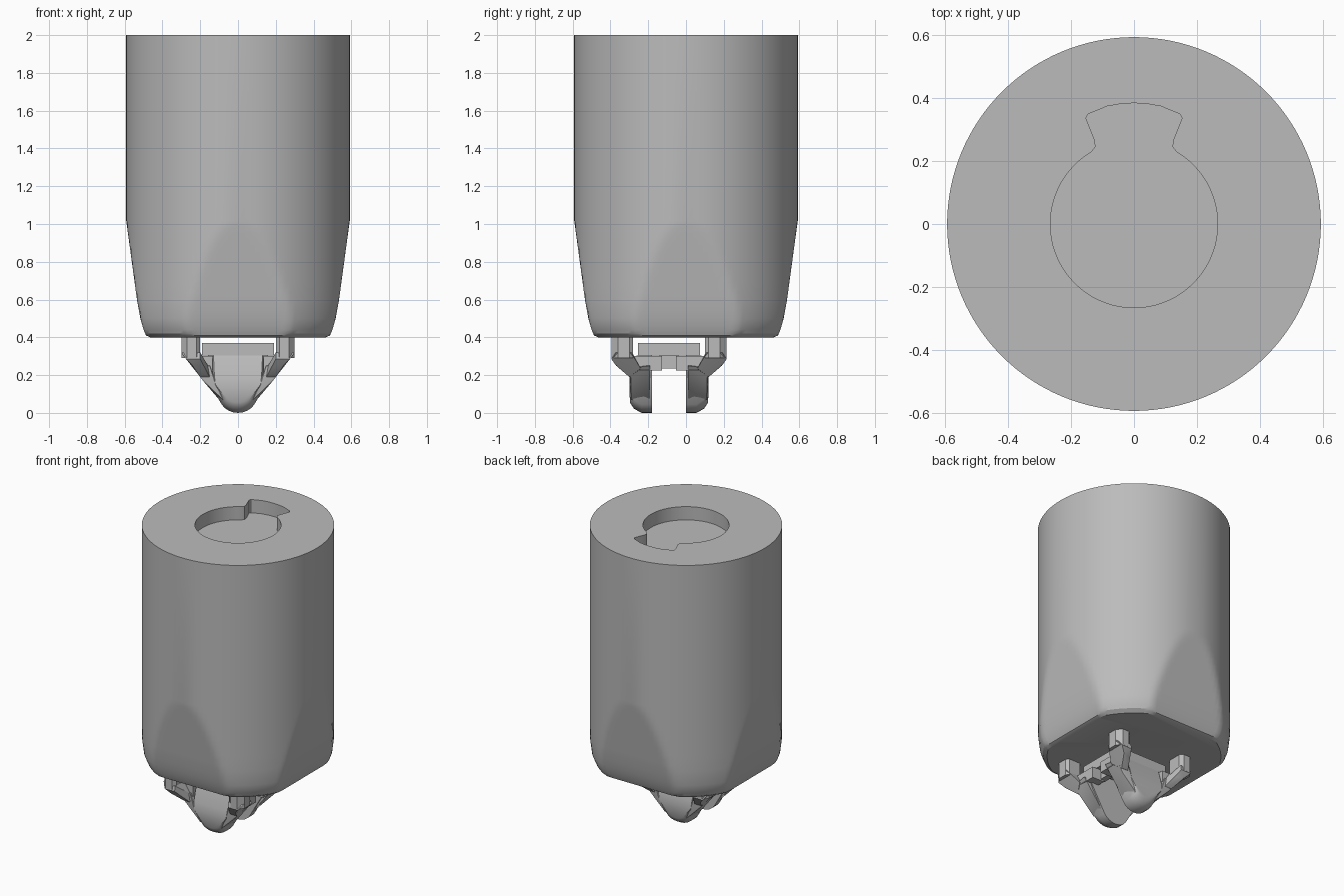
import bpy, bmesh
from math import sin, cos, pi, sqrt, radians

old = bpy.data.objects.get("Cube")
if old:
    bpy.data.objects.remove(old)

grey = bpy.data.materials.new("plain_grey")
grey.use_nodes = True
colour = (0.5, 0.5, 0.5, 1)
grey.diffuse_color = colour
grey.node_tree.nodes["Principled BSDF"].inputs["Base Color"].default_value = colour


def finish(name, bm):
    bmesh.ops.recalc_face_normals(bm, faces=bm.faces)
    mesh = bpy.data.meshes.new(name)
    bm.to_mesh(mesh)
    bm.free()
    mesh.materials.append(grey)
    ob = bpy.data.objects.new(name, mesh)
    bpy.context.collection.objects.link(ob)
    return ob


def smooth(ob, angle):
    bpy.ops.object.select_all(action='DESELECT')
    ob.select_set(True)
    bpy.context.view_layer.objects.active = ob
    bpy.ops.object.shade_smooth_by_angle(angle=radians(angle))


def loft(name, rings):
    """Skin a stack of equal-length rings and cap both ends."""
    bm = bmesh.new()
    loops = [[bm.verts.new(p) for p in ring] for ring in rings]
    n = len(loops[0])
    for a, b in zip(loops, loops[1:]):
        for i in range(n):
            j = (i + 1) % n
            bm.faces.new((a[i], a[j], b[j], b[i]))
    bm.faces.new(loops[0])
    bm.faces.new(loops[-1])
    return finish(name, bm)


def hull(name, points):
    bm = bmesh.new()
    for p in points:
        bm.verts.new(p)
    out = bmesh.ops.convex_hull(bm, input=bm.verts)
    junk = {v for v in out["geom_interior"] + out["geom_unused"]
            if isinstance(v, bmesh.types.BMVert)}
    bmesh.ops.delete(bm, geom=list(junk), context='VERTS')
    return finish(name, bm)


def box(x0, x1, y0, y1, z0, z1):
    return [(x, y, z) for x in (x0, x1) for y in (y0, y1) for z in (z0, z1)]


def lerp(table, z):
    for (z0, v0), (z1, v1) in zip(table, table[1:]):
        if z <= z1:
            return v0 + (v1 - v0) * (z - z0) / (z1 - z0)
    return table[-1][1]


# Main body: a cylinder whose lower end is cut by four sloping flats
R = 0.592
round_r = [(0.4, 0.535), (0.42, 0.56), (0.47, 0.58), (0.55, 0.59), (0.65, R), (2, R)]
flat_w = [(0.4, 0.465), (0.41, 0.487), (0.44, 0.5), (0.5, 0.517), (0.6, 0.535), (1.02, R), (2, R)]
levels = [0.4, 0.41, 0.42, 0.44, 0.47, 0.5, 0.55] + [0.6 + 0.035 * i for i in range(13)] + [2.0]
SEG = 128


def body_ring(z):
    ring = []
    for i in range(SEG):
        a = 2 * pi * i / SEG
        r = min(lerp(round_r, z), lerp(flat_w, z) / max(abs(cos(a)), abs(sin(a))))
        ring.append((r * cos(a), r * sin(a), z))
    return ring


body = loft("body", [body_ring(z) for z in levels])

# Keyed recess in the top: round hole with a flared slot at the back
half_slot = [(0.135, 0.228), (0.122, 0.245), (0.124, 0.265), (0.152, 0.335),
             (0.146, 0.348), (0.085, 0.373), (0.04, 0.381)]
slot = half_slot + [(0, 0.383)] + [(-x, y) for x, y in reversed(half_slot)]
start, end = radians(121), radians(419)
arc = [(0.265 * cos(a), 0.265 * sin(a))
       for a in (start + (end - start) * i / 60 for i in range(1, 60))]
key = slot + arc
cutter = loft("recess_cutter", [[(x, y, z) for x, y in key] for z in (1.91, 2.1)])
cutter.hide_render = True
mod = body.modifiers.new("recess", 'BOOLEAN')
mod.operation = 'DIFFERENCE'
mod.solver = 'EXACT'
mod.object = cutter
bpy.context.view_layer.objects.active = body
bpy.ops.object.modifier_apply(modifier=mod.name)
bpy.data.objects.remove(cutter)
smooth(body, 25)

# Small plate held between the posts
CY = -0.09
hull("inner_plate", box(-0.19, 0.19, CY - 0.165, CY + 0.165, 0.305, 0.37))

# Two claws facing each other, each a rounded wedge with two arms and posts
for side, sy in (("front", -1), ("back", 1)):
    def at(points):
        return [(x, CY + sy * d, z) for x, d, z in points]

    def both(points):
        return at([(s * x, d, z) for x, d, z in points for s in (-1, 1)])

    # Wedge panel with a rounded tip
    tip = []
    for i in range(13):
        a = pi * i / 12
        x, z = 0.1 * cos(a), 0.09 - 0.09 * sin(a)
        tip += [(x, 0.09, z), (x, 0.145, z), (x * 0.9, 0.185, z * 0.75 + 0.022),
                (x * 0.7, 0.207, z * 0.4 + 0.055)]
    panel = hull(side + "_claw", at(tip) + both([
        (0.12, 0.21, 0.15), (0.125, 0.205, 0.2), (0.13, 0.17, 0.305),
        (0.13, 0.09, 0.305), (0.19, 0.09, 0.22)]))
    smooth(panel, 35)

    for hand, sx in (("left", 1), ("right", -1)):
        def part(name, points):
            ob = hull(f"{side}_{hand}_{name}", at([(sx * x, d, z) for x, d, z in points]))
            smooth(ob, 30)

        # Arm sweeping up and outwards from the wedge
        part("arm", [(0.07, 0.1, 0.06), (0.1, 0.1, 0.07), (0.08, 0.2, 0.07),
                     (0.125, 0.21, 0.17), (0.14, 0.1, 0.25), (0.185, 0.2, 0.17),
                     (0.24, 0.1, 0.25), (0.235, 0.21, 0.235), (0.15, 0.21, 0.25)])
        # Elbow flaring out to the post
        part("elbow", [(0.13, 0.14, 0.2), (0.15, 0.21, 0.19), (0.2, 0.21, 0.19),
                       (0.235, 0.15, 0.235), (0.19, 0.27, 0.245), (0.24, 0.28, 0.25),
                       (0.3, 0.2, 0.32), (0.275, 0.305, 0.285), (0.2, 0.305, 0.285),
                       (0.2, 0.19, 0.31), (0.3, 0.28, 0.32), (0.2, 0.3, 0.32)])
        part("post", [(x, d, z) for z in (0.29, 0.405) for x, d in
                      [(0.2, 0.19), (0.285, 0.19), (0.3, 0.21), (0.3, 0.27),
                       (0.27, 0.305), (0.22, 0.305), (0.2, 0.285)]])

# Side bridges joining the claws, stepped inwards at the middle
for hand, s in (("left", 1), ("right", -1)):
    for end, sy in (("front", -1), ("back", 1)):
        hull(f"{hand}_{end}_bridge", [(s * x, CY + sy * d, z) for x, d, z in
                                      box(0.135, 0.225, 0.037, 0.2, 0.225, 0.3)])
    hull(f"{hand}_bridge_core", [(s * x, y, z) for x, y, z in
                                 box(0.12, 0.16, CY - 0.05, CY + 0.05, 0.235, 0.305)])
